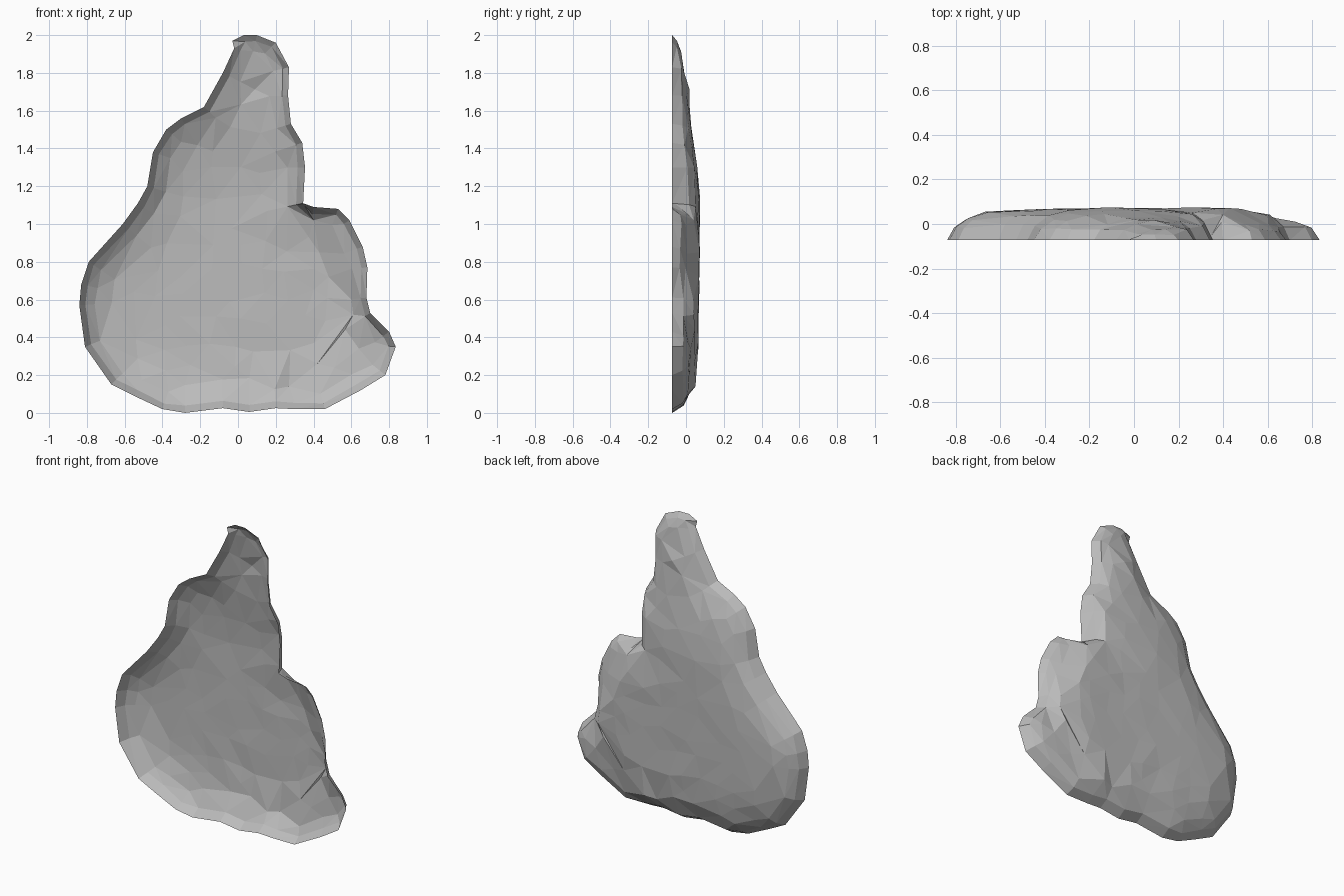
import bpy, bmesh, random
from mathutils import Vector
from mathutils.geometry import delaunay_2d_cdt, intersect_point_line

random.seed(4)
cube = bpy.data.objects.get("Cube")
if cube:
    bpy.data.objects.remove(cube)

FRONT = -0.073  # depth of the open front rim

# Rim of the slab as (x, z), clockwise from the tip
RIM = [(.1, 2), (.2, 1.96), (.27, 1.83), (.265, 1.68), (.28, 1.53), (.34, 1.43), (.355, 1.3),
       (.345, 1.11), (.4, 1.09), (.53, 1.08), (.59, 1.02), (.66, .88), (.685, .77), (.68, .61),
       (.7, .53), (.8, .43), (.835, .35), (.78, .2), (.65, .12), (.46, .02), (.3, .02),
       (.2, .025), (.06, .005), (-.08, .025), (-.28, 0), (-.4, .02), (-.55, .09), (-.67, .15),
       (-.81, .35), (-.84, .57), (-.83, .68), (-.79, .8), (-.61, 1), (-.53, 1.11), (-.48, 1.2),
       (-.45, 1.38), (-.38, 1.5), (-.3, 1.56), (-.18, 1.62), (-.08, 1.8), (-.02, 1.93),
       (-.03, 1.97), (.03, 2)]
RIM = [Vector(p) for p in RIM]

# Creases: foot of the side lobe wall, and edge of the lower corner shelf
LOBE = [Vector(p) for p in ((.6, .6), (.48, .72), (.43, .85), (.4, 1.02), (.35, 1.1))]
SHELF = [Vector(p) for p in ((.27, .14), (.42, .26), (.61, .52))]


def interp(table, t):
    """Piecewise linear lookup."""
    if t <= table[0][0]:
        return table[0][1]
    for (a, u), (b, v) in zip(table, table[1:]):
        if t <= b:
            return u + (v - u) * (t - a) / (b - a)
    return table[-1][1]


def rim_distance(p):
    best = 9.0
    for a, b in zip(RIM, RIM[1:] + RIM[:1]):
        q, t = intersect_point_line(p, a, b)
        q = a.lerp(b, min(max(t, 0), 1))
        best = min(best, (p - q.to_2d()).length)
    return best


def inside(p):
    hit = False
    for a, b in zip(RIM, RIM[1:] + RIM[:1]):
        if (a.y > p.y) != (b.y > p.y) and p.x < a.x + (b.x - a.x) * (p.y - a.y) / (b.y - a.y):
            hit = not hit
    return hit


def depth(p):
    """Back surface: a plateau with eased edges, a side lobe and a corner shelf."""
    top = interp([(0, .06), (.6, .067), (1.05, .076), (1.2, .074), (1.35, .055),
                  (1.5, .038), (1.77, .022), (1.88, .005), (2, -.02)], p.y)
    if .58 < p.y < 1.1:
        past = p.x - interp([(v.y, v.x) for v in LOBE], p.y)
        top = interp([(0, top), (.1, .015), (.2, .005)], past)
    along = (SHELF[-1] - SHELF[0]).normalized()
    past = (p - SHELF[0]).dot(Vector((along.y, -along.x)))
    if p.y < .6:
        top = interp([(0, top), (.07, .028)], past)
    steep = .6 if p.x > .2 else 1.0
    rise = interp([(0, 0), (.035, .45), (.09, .72), (.17, .9), (.3, 1)], rim_distance(p) / steep)
    return FRONT + (top - FRONT) * rise


# Plan points: rim, creases, inset rings and a loose scatter
points = list(RIM)
edges = [(i, (i + 1) % len(RIM)) for i in range(len(RIM))]
for crease in (LOBE, SHELF):
    start = len(points)
    points += [p for p in crease if inside(p)]
    edges += [(i, i + 1) for i in range(start, len(points) - 1)]


def add_point(p, gap, margin):
    if inside(p) and rim_distance(p) > margin and all((p - q).length > gap for q in points):
        points.append(p)


for inset in (.035, .09, .17):
    for i, p in enumerate(RIM):
        run = (RIM[(i + 1) % len(RIM)] - RIM[i - 1]).normalized()
        wobble = inset * random.uniform(.85, 1.15)
        add_point(p + Vector((run.y, -run.x)) * wobble, inset * .5, inset * .75)
for i in range(14):
    for j in range(16):
        p = Vector((-.8 + i * .13 + random.uniform(-.04, .04), .1 + j * .13 + random.uniform(-.04, .04)))
        add_point(p, .08, .15)

flat, _, tris, *_ = delaunay_2d_cdt(points, edges, [], 1, 1e-5)

# Open rock shell, back side bulging
bm = bmesh.new()
verts = []
for p in flat:
    y = depth(p)
    if rim_distance(p) > .03:
        y += random.uniform(-.004, .003)
    verts.append(bm.verts.new((p.x, y, p.y)))
for tri in tris:
    bm.faces.new([verts[i] for i in reversed(tri)])
mesh = bpy.data.meshes.new("rock_slab")
bm.to_mesh(mesh)
bm.free()
slab = bpy.data.objects.new("rock_slab", mesh)
bpy.context.collection.objects.link(slab)

# Plain stone colour
stone = bpy.data.materials.new("stone_grey")
stone.use_nodes = True
grey = (.5, .5, .5, 1)
stone.diffuse_color = grey
stone.node_tree.nodes["Principled BSDF"].inputs["Base Color"].default_value = grey
mesh.materials.append(stone)
